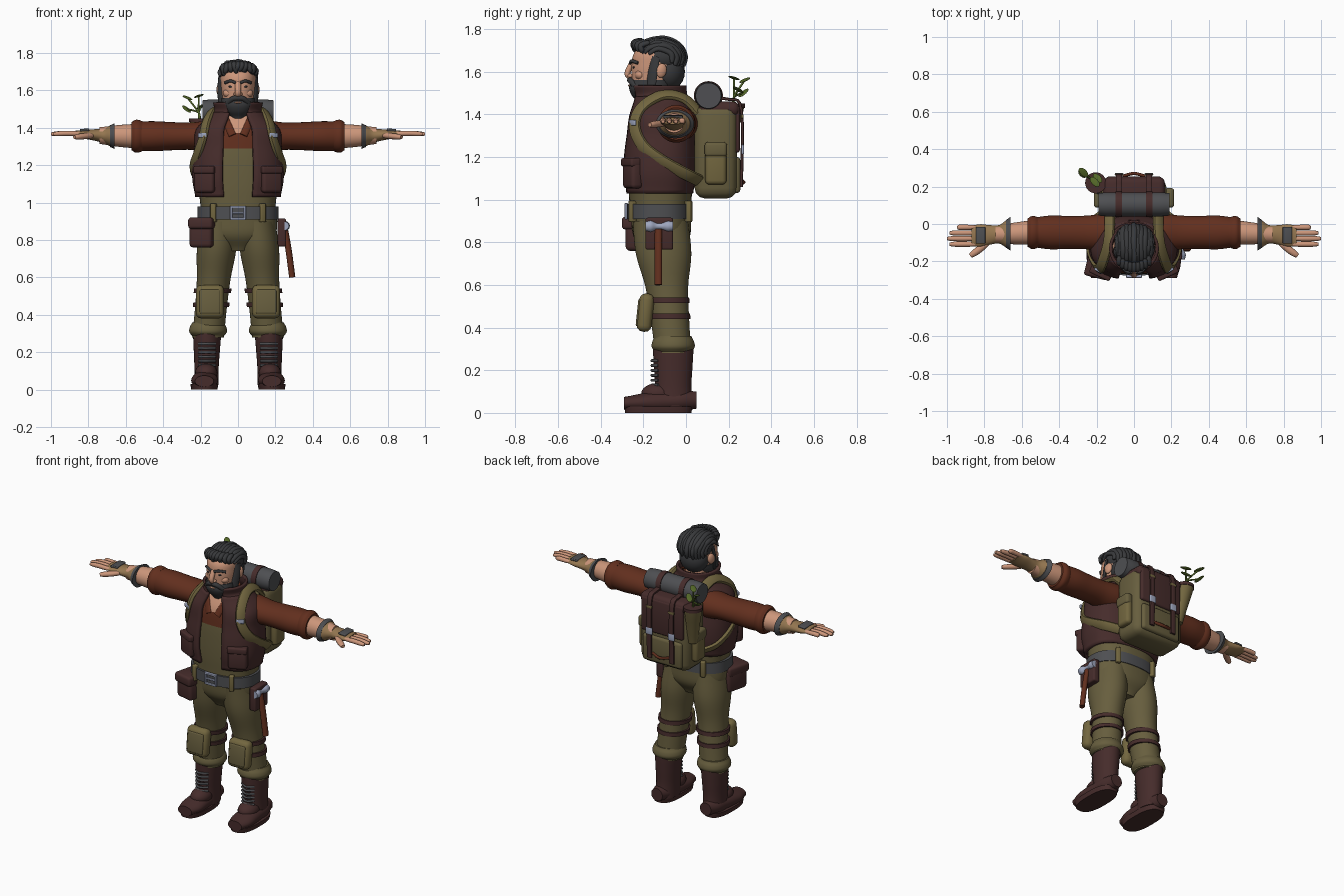
import bpy, bmesh, math, random
from mathutils import Vector, Matrix, Euler

random.seed(4)
if "Cube" in bpy.data.objects:
    bpy.data.objects.remove(bpy.data.objects["Cube"])


def material(name, code):
    """Make a flat material from an sRGB hex code."""
    srgb = [channel / 255 for channel in bytes.fromhex(code)]
    linear = [((value + .055) / 1.055) ** 2.4 for value in srgb] + [1]
    made = bpy.data.materials.new(name)
    made.use_nodes = True
    made.diffuse_color = linear
    made.node_tree.nodes["Principled BSDF"].inputs["Base Color"].default_value = linear
    return made


olive = material("olive cloth", "675E3E")
khaki = material("khaki strap", "72663F")
brown = material("dark brown leather", "462C2B")
rust = material("rust shirt", "622F1E")
grey = material("grey fabric", "4E4F52")
hair = material("charcoal hair", "38393B")
skin = material("skin", "CC967A")
tan = material("tan glove", "947650")
metal = material("pale metal", "9EA6BE")
leaf = material("leaf green", "546828")


def finish(name, bm, mats, mirror=False, rule=None, thickness=0):
    """Turn a bmesh into a smooth-shaded object, optionally mirrored across x."""
    bmesh.ops.recalc_face_normals(bm, faces=bm.faces[:])
    if rule:
        for face in bm.faces:
            face.material_index = rule(face.calc_center_median())
    mesh = bpy.data.meshes.new(name)
    bm.to_mesh(mesh)
    bm.free()
    for mat in mats if isinstance(mats, list) else [mats]:
        mesh.materials.append(mat)
    ob = bpy.data.objects.new(name, mesh)
    bpy.context.collection.objects.link(ob)
    bpy.ops.object.select_all(action='DESELECT')
    ob.select_set(True)
    bpy.context.view_layer.objects.active = ob
    bpy.ops.object.shade_smooth_by_angle(angle=math.radians(40))
    if thickness:
        shell = ob.modifiers.new("thickness", 'SOLIDIFY')
        shell.thickness, shell.offset = thickness, 0
    if mirror:
        ob.modifiers.new("mirror", 'MIRROR').use_mirror_merge = False


def spline(points, steps=5):
    """Smooth path through points of any dimension."""
    knots = [Vector(point) for point in points]
    knots = [knots[0]] + knots + [knots[-1]]
    path = []
    for a, b, c, d in zip(knots, knots[1:], knots[2:], knots[3:]):
        for step in range(steps):
            t = step / steps
            path.append(b + (c - a) * (t / 2) + (a * 2 - b * 5 + c * 4 - d) * (t * t / 2)
                        + (b * 3 - a - c * 3 + d) * (t ** 3 / 2))
    return path + [knots[-1]]


def oval(angle, power):
    """Point on a unit oval that grows squarer with power."""
    return [math.copysign(abs(value) ** (2 / power), value) for value in (math.cos(angle), math.sin(angle))]


def bridge(rings, closed=True):
    """Join rings of points into a tube, capped if the rings are closed."""
    bm = bmesh.new()
    rows = [[bm.verts.new(point) for point in ring] for ring in rings]
    count = len(rows[0])
    for low, high in zip(rows, rows[1:]):
        for i in range(count if closed else count - 1):
            j = (i + 1) % count
            bm.faces.new((low[i], low[j], high[j], high[i]))
    if closed:
        bm.faces.new(rows[0])
        bm.faces.new(rows[-1])
    return bm


def loft(name, mats, start, end, radii, power=2, gap=0, **options):
    """Evenly spaced ovals from start to end; gap leaves the front open."""
    start, end = Vector(start), Vector(end)
    span = end - start
    axis = max(range(3), key=lambda k: abs(span[k]))
    u, v = [k for k in range(3) if k != axis]
    sizes = spline([size if isinstance(size, tuple) else (size, size) for size in radii])
    sides = 48
    rings = []
    for n, size in enumerate(sizes):
        ring = []
        for i in range(sides):
            turn = (2 * math.pi - 2 * gap) * i / (sides - bool(gap))
            x, y = oval(turn + gap - math.pi / 2, power)
            point = start + span * n / (len(sizes) - 1)
            point[u] += x * size[0]
            point[v] += y * size[1]
            ring.append(point)
        rings.append(ring)
    finish(name, bridge(rings, not gap), mats, **options)


def sweep(name, mat, points, width, thick, centre=(0, -.1, 1.3), taper=0, power=2, **options):
    """Sweep an oval along a path, its flat side facing away from centre."""
    path = spline(points)
    last = len(path) - 1
    rings = []
    for i, point in enumerate(path):
        along = (path[min(i + 1, last)] - path[max(i - 1, 0)]).normalized()
        across = along.cross(point - Vector(centre)).normalized()
        outward = across.cross(along)
        size = 1 - taper * abs(2 * i / last - 1) ** 3
        shape = [oval(math.pi * k / 6, power) for k in range(12)]
        rings.append([point + (across * x * width + outward * y * thick) * size for x, y in shape])
    finish(name, bridge(rings), mat, **options)


def placement(centre, turn):
    return Matrix.Translation(centre) @ Euler([math.radians(a) for a in turn]).to_matrix().to_4x4()


def box(name, mat, centre, size, bevel=.01, turn=(0, 0, 0), **options):
    bm = bmesh.new()
    bmesh.ops.create_cube(bm, size=1, matrix=Matrix.Diagonal((*size, 1)))
    bmesh.ops.bevel(bm, geom=bm.edges[:], offset=bevel, segments=3, profile=.5, affect='EDGES')
    bm.transform(placement(centre, turn))
    finish(name, bm, mat, **options)


def ball(name, mat, centre, radii, turn=(0, 0, 0), **options):
    bm = bmesh.new()
    bmesh.ops.create_uvsphere(bm, u_segments=20, v_segments=12, radius=1,
                              matrix=placement(centre, turn) @ Matrix.Diagonal((*radii, 1)))
    finish(name, bm, mat, **options)


# Boots with soles and laces
loft("boot_shafts", brown, (.17, -.06, .03), (.165, -.06, .3),
     [(.065, .09), (.065, .085), (.07, .09), (.075, .095)], mirror=True)
loft("boot_feet", brown, (.175, .05, .06), (.18, -.29, .045),
     [.04, (.06, .05), (.065, .05), (.07, .05), (.07, .04), (.05, .03)], mirror=True)
ball("boot_insteps", brown, (.17, -.13, .09), (.06, .08, .05), mirror=True)
loft("boot_soles", brown, (.18, -.13, 0), (.18, -.13, .03), [(.07, .155), (.075, .16)], power=2.6, mirror=True)
for i in range(6):
    z = .13 + i * .023
    sweep("boot_laces", grey, [(.12, -.13, z), (.17, -.16, z), (.21, -.13, z)], .007, .006, (.17, 0, z), mirror=True)

# Trousers with knee straps and pads
ankle, hip = Vector((.16, -.06, .28)), Vector((.1, -.12, .9))
loft("trouser_legs", olive, ankle, hip, [.085, (.085, .09), (.09, .1), (.105, .13), (.1, .13)], mirror=True)
loft("trouser_cuffs", olive, ankle, (.16, -.06, .36), [.08, .1, .098, .085], mirror=True)
loft("trouser_hips", olive, (0, -.11, .74), (0, -.12, .98), [(.07, .08), (.19, .13), (.21, .14), (.2, .14)], power=2.3)
for height, radius in ((.6, .1), (.48, .097)):
    low, high = (ankle.lerp(hip, height - drop) for drop in (.18, .22))
    loft("knee_straps", brown, high, low, [radius, radius], mirror=True)
box("knee_pads", khaki, (.15, -.19, .47), (.15, .07, .18), .03, (-6, 0, 0), mirror=True)
box("knee_pad_faces", olive, (.15, -.22, .47), (.11, .02, .13), .009, (-6, 0, 0), mirror=True)

# Belt with buckle and loops
waist = .945
loft("belt", grey, (0, -.125, waist - .035), (0, -.125, waist + .035), [(.217, .153)] * 2, power=2.3)
for side in (-1, 1):
    box("buckle_side", metal, (side * .036, -.28, waist), (.012, .016, .076), .003)
    box("buckle_edge", metal, (0, -.28, waist + side * .032), (.08, .016, .012), .003)
box("buckle_prong", metal, (0, -.28, waist), (.06, .016, .01), .003)
box("front_belt_loops", khaki, (.13, -.25, waist), (.03, .035, .1), .006, (0, 0, 22), mirror=True)
box("back_belt_loops", khaki, (.13, .01, waist), (.03, .035, .1), .006, (0, 0, -22), mirror=True)

# Hip pouch and hammer in its holster
box("hip_pouch", brown, (-.185, -.2, .83), (.125, .15, .14), .02, (0, 0, -14))
box("hip_pouch_flap", brown, (-.185, -.21, .89), (.135, .16, .06), .015, (0, 0, -14))
box("tool_holster", brown, (.235, -.125, .84), (.045, .13, .15))
sweep("hammer_handle", rust, [(.25, -.13, .86), (.27, -.13, .75), (.29, -.13, .6)], .019, .016, (0, 0, .7))
loft("hammer_head", metal, (.25, -.19, .875), (.25, -.06, .875), [.022, .027, .016, .016, .025, .022])


# Shirt, olive below, rust at the chest, with an open neck
def shirt_colour(spot):
    if spot.y < -.15 and abs(spot.x) < (spot.z - 1.34) * .6:
        return 2
    return int(spot.z > 1.28)


loft("shirt", [olive, rust, skin], (0, -.12, .97), (0, -.12, 1.5),
     [(.2, .145), (.21, .15), (.21, .15), (.2, .145), (.17, .13), .08], power=2.4, rule=shirt_colour)
sweep("shirt_collar", rust, [(.1, -.08, 1.5), (.08, -.2, 1.47), (.03, -.26, 1.36)], .02, .007, mirror=True)

# Vest, open at the front, with pockets
loft("vest", brown, (0, -.125, 1.03), (0, -.115, 1.48),
     [(.22, .15), (.235, .165), (.235, .165), (.225, .155), (.215, .145), (.13, .12)],
     power=2.5, gap=.27, thickness=.018)
loft("vest_collar", brown, (0, -.115, 1.45), (0, -.13, 1.535), [(.15, .13), .12, .125], gap=.45, thickness=.016)
box("vest_pockets", brown, (.175, -.25, 1.115), (.115, .06, .125), .018, (0, 0, 25), mirror=True)
box("vest_pocket_flaps", brown, (.175, -.255, 1.175), (.12, .06, .04), .01, (0, 0, 25), mirror=True)


# Arms, gloves and fingers
def along_arm(x):
    return x, -.045 - max(0, x - .55) * .06, 1.355 + max(0, x - .7) * .08


loft("sleeves", rust, along_arm(.15), along_arm(.55),
     [(.1, .085), (.09, .073), (.088, .075), (.09, .08), .078], mirror=True)
loft("rolled_cuffs", rust, along_arm(.51), along_arm(.57), [.08, .087, .087, .075], mirror=True)
loft("forearms", skin, along_arm(.54), along_arm(.74), [.065, .058, .045], mirror=True)
loft("gloves", tan, along_arm(.67), along_arm(.87),
     [(.08, .06), (.05, .04), (.052, .03), (.06, .024), (.055, .016)], mirror=True)
loft("glove_rims", grey, along_arm(.66), along_arm(.685), [(.09, .068), (.074, .058)], mirror=True)
box("glove_back_pads", grey, (.82, -.06, 1.388), (.05, .09, .014), .005, (0, 4, 0), mirror=True)
for i in range(4):
    y, tip = -.018 - .03 * i, 1 - .014 * (i - 2) ** 2
    sweep("fingers", skin, [(.84, y, 1.368), (.92, y, 1.37), (tip, y, 1.366)], .0145, .014, (.9, y, 0),
          taper=.45, mirror=True)
sweep("thumbs", skin, [(.77, -.085, 1.36), (.82, -.13, 1.355), (.875, -.17, 1.35)], .019, .016, (.8, -.1, 0),
      taper=.4, mirror=True)

# Head and face
face = (0, -.1, 1.6)
loft("neck", skin, (0, -.115, 1.4), (0, -.12, 1.56), [.075, .068])
loft("head", skin, (0, -.17, 1.46), (0, -.12, 1.75),
     [(.04, .06), (.075, .09), (.087, .105), (.093, .115), (.09, .11), .05], power=2.2)
ball("ears", skin, (.1, -.115, 1.605), (.014, .025, .034), (-10, 0, 15), mirror=True)
sweep("nose", skin, [(0, -.25, 1.645), (0, -.275, 1.59), (0, -.25, 1.57)], .016, .014, face)
ball("nostrils", skin, (.012, -.26, 1.58), (.012, .014, .01), mirror=True)
ball("cheeks", skin, (.05, -.215, 1.585), (.03, .025, .024), mirror=True)
ball("eyes", hair, (.036, -.243, 1.62), (.015, .008, .006), mirror=True)
sweep("eyebrows", hair, [(.012, -.26, 1.64), (.04, -.255, 1.65), (.07, -.225, 1.64)], .008, .007, face, mirror=True)

# Beard
loft("beard", hair, (0, -.19, 1.45), (0, -.155, 1.56), [.035, (.07, .075), (.09, .1), (.09, .1)], power=2.2)
sweep("sideburns", hair, [(.09, -.145, 1.67), (.095, -.155, 1.6), (.09, -.165, 1.53)], .026, .01, face, mirror=True)
sweep("moustache", hair, [(0, -.262, 1.56), (.03, -.258, 1.555), (.06, -.23, 1.525)], .014, .014, face, mirror=True)
ball("lower_lip", skin, (0, -.264, 1.535), (.02, .008, .005))

# Hair: a cap covered in combed-back locks, with a curled fringe
ball("hair_cap", hair, (0, -.112, 1.67), (.1, .112, .085))
ball("hair_nape", hair, (0, -.085, 1.6), (.092, .08, .09))
for i in range(13):
    lean = math.radians(12 * (i - 6))
    lift = random.uniform(0, .008)
    path = []
    for step in range(6):
        turn = math.radians(25 + 36 * step + random.uniform(-6, 6))
        depth = math.cos(lean) ** .6
        path.append((.098 * math.sin(lean) + random.uniform(-.004, .004),
                     -.122 - (.115 + lift) * depth * math.cos(turn),
                     1.66 + (.092 + lift) * depth * math.sin(turn)))
    sweep("hair_lock", hair, path, .016, .012, face, taper=.5)
for i in range(9):
    x = .02 * (i - 4)
    y, z = 5.5 * x * x - .24, 1.735 - 2 * x * x
    curl = Vector((random.uniform(-.015, .015), 0, random.uniform(-.045, -.03)))
    sweep("hair_fringe", hair, [(x, y + .035, z + .015), (x, y - .006, z), Vector((x, y, z)) + curl],
          .015, .013, face, taper=.5)

# Backpack with pockets and lid
box("backpack", olive, (0, .14, 1.225), (.35, .2, .44), .05)
box("backpack_front_pocket", olive, (0, .235, 1.115), (.28, .04, .17), .018)
box("backpack_side_pockets", khaki, (.185, .14, 1.17), (.05, .1, .2), .02, mirror=True)
box("backpack_side_flaps", olive, (.19, .14, 1.235), (.05, .105, .07), .016, mirror=True)
box("backpack_lid", brown, (0, .155, 1.425), (.33, .19, .07), .03)
box("backpack_flap", brown, (0, .238, 1.33), (.3, .03, .22), .013)

# Straps and buckles
sweep("lid_straps", brown, [(.08, .1, 1.47), (.08, .2, 1.47), (.08, .26, 1.42), (.08, .26, 1.06)], .017, .007,
      (.08, .1, 1.25), power=4, mirror=True)
box("strap_buckles", metal, (.08, .266, 1.235), (.046, .012, .045), .005, mirror=True)
box("strap_keepers", khaki, (.08, .264, 1.39), (.042, .012, .018), .004, mirror=True)
sweep("pocket_handle", rust, [(-.06, .255, 1.09), (0, .27, 1.08), (.06, .255, 1.09)], .01, .008)
sweep("shoulder_straps", khaki,
      [(.13, .06, 1.41), (.13, -.01, 1.475), (.14, -.11, 1.49), (.17, -.21, 1.43), (.19, -.24, 1.34),
       (.22, -.2, 1.25), (.24, -.11, 1.18), (.22, 0, 1.12), (.16, .06, 1.09)], .03, .013, power=3, mirror=True)
box("strap_adjusters", metal, (.19, -.25, 1.36), (.05, .014, .026), .005, (0, 0, 30), mirror=True)

# Bedroll on top of the pack
loft("bedroll", grey, (-.19, .105, 1.487), (.19, .105, 1.487), [.06] + [.064] * 8 + [.06])
loft("bedroll_bands", brown, (.065, .105, 1.487), (.1, .105, 1.487), [.068, .068], mirror=True)

# Seedling in a side cup
brim, fork = Vector((-.205, .22, 1.43)), Vector((-.21, .225, 1.48))
loft("plant_cup", khaki, (-.18, .185, 1.2), brim, [.03, .04, .052])
loft("plant_cup_rim", brown, brim, brim + Vector((0, 0, .02)), [.056, .056])
for bend, tilt in (((-.06, .05, .08), -20), ((0, 0, .09), 15), ((-.065, .045, .02), -35), ((.015, .02, .035), 25)):
    bud = fork + Vector(bend)
    sweep("plant_stem", leaf, [brim, fork, bud], .005, .005, (0, 0, 1.4))
    ball("plant_leaf", leaf, bud, (.034, .018, .005), (0, tilt, 135))
